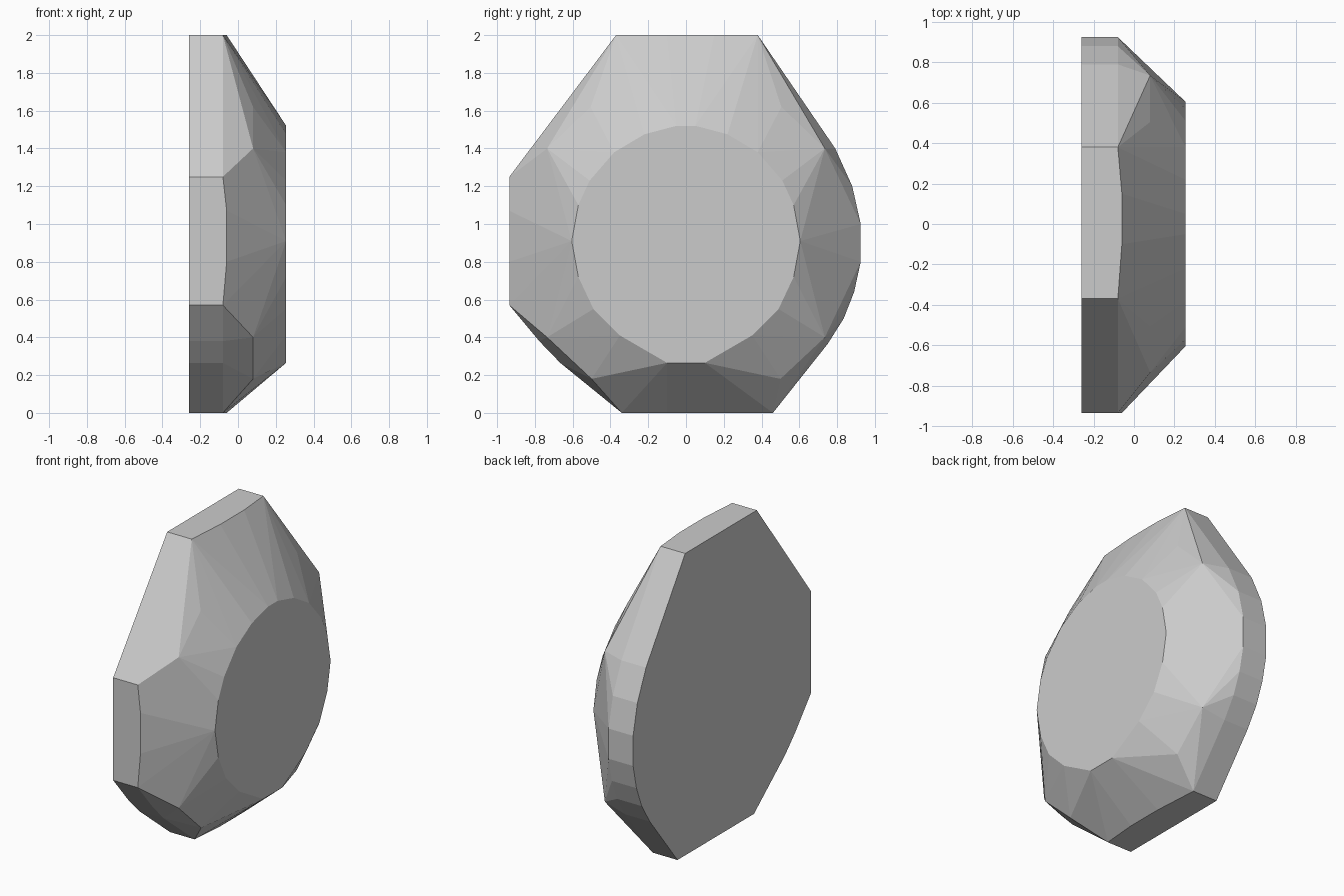
import bpy
import bmesh

cube = bpy.data.objects.get("Cube")
if cube:
    bpy.data.objects.remove(cube, do_unlink=True)

BACK, RIM, RIM_BULGE, SHOULDER, FRONT = -0.26, -0.08, -0.06, 0.08, 0.255


def mirrored(points):
    """Repeat (y, z) points on the other side of the centre line."""
    return points + [(-y, z) for y, z in points]


def at_depth(depth, points):
    return [(depth, y, z) for y, z in points]


# Corners of the straight girdle sides: top, front and bottom
corners = [(0.38, 2), (-0.37, 2), (-0.935, 1.25),
           (-0.935, 0.57), (-0.34, 0), (0.46, 0)]

# Rounded rear side and the slightly rounded lower front corner
rear_arc = [(0.79, 1.4), (0.88, 1.2), (0.925, 1), (0.925, 0.8),
            (0.89, 0.64), (0.835, 0.5), (0.75, 0.365)]
lower_arc = [(-0.777, 0.38), (-0.666, 0.265), (-0.51, 0.138)]
outline = corners + rear_arc + lower_arc

# Bulges in the middle of each straight girdle side
bulges = [(0.15, 2), (-0.1, 2), (-0.935, 1.07), (-0.935, 0.8),
          (-0.1, 0), (0.15, 0)]

# Raised facet corners and the flat front table
shoulders = mirrored([(0.735, 1.4), (0.505, 1.62), (0.735, 0.4), (0.5, 0.18)])
table = mirrored([(0.1, 0.265), (0.35, 0.41), (0.49, 0.55), (0.57, 0.72),
                  (0.605, 0.91), (0.57, 1.1), (0.51, 1.23), (0.38, 1.38),
                  (0.22, 1.475), (0.05, 1.52)])

layers = (at_depth(BACK, outline) + at_depth(RIM, outline)
          + at_depth(RIM_BULGE, bulges) + at_depth(SHOULDER, shoulders)
          + at_depth(FRONT, table))

# Wrap all the layers in one faceted convex skin
bm = bmesh.new()
for point in layers:
    bm.verts.new(point)
hull = bmesh.ops.convex_hull(bm, input=bm.verts)
inside = {v for v in hull["geom_interior"] if isinstance(v, bmesh.types.BMVert)}
bmesh.ops.delete(bm, geom=list(inside), context="VERTS")
bmesh.ops.dissolve_limit(bm, angle_limit=0.005, verts=bm.verts, edges=bm.edges)
bmesh.ops.recalc_face_normals(bm, faces=bm.faces)

mesh = bpy.data.meshes.new("faceted_stone")
bm.to_mesh(mesh)
bm.free()
stone = bpy.data.objects.new("faceted_stone", mesh)
bpy.context.collection.objects.link(stone)

# Plain grey stone
grey = bpy.data.materials.new("light_grey")
grey.use_nodes = True
colour = (0.6, 0.6, 0.6, 1)
grey.diffuse_color = colour
grey.node_tree.nodes["Principled BSDF"].inputs["Base Color"].default_value = colour
mesh.materials.append(grey)
